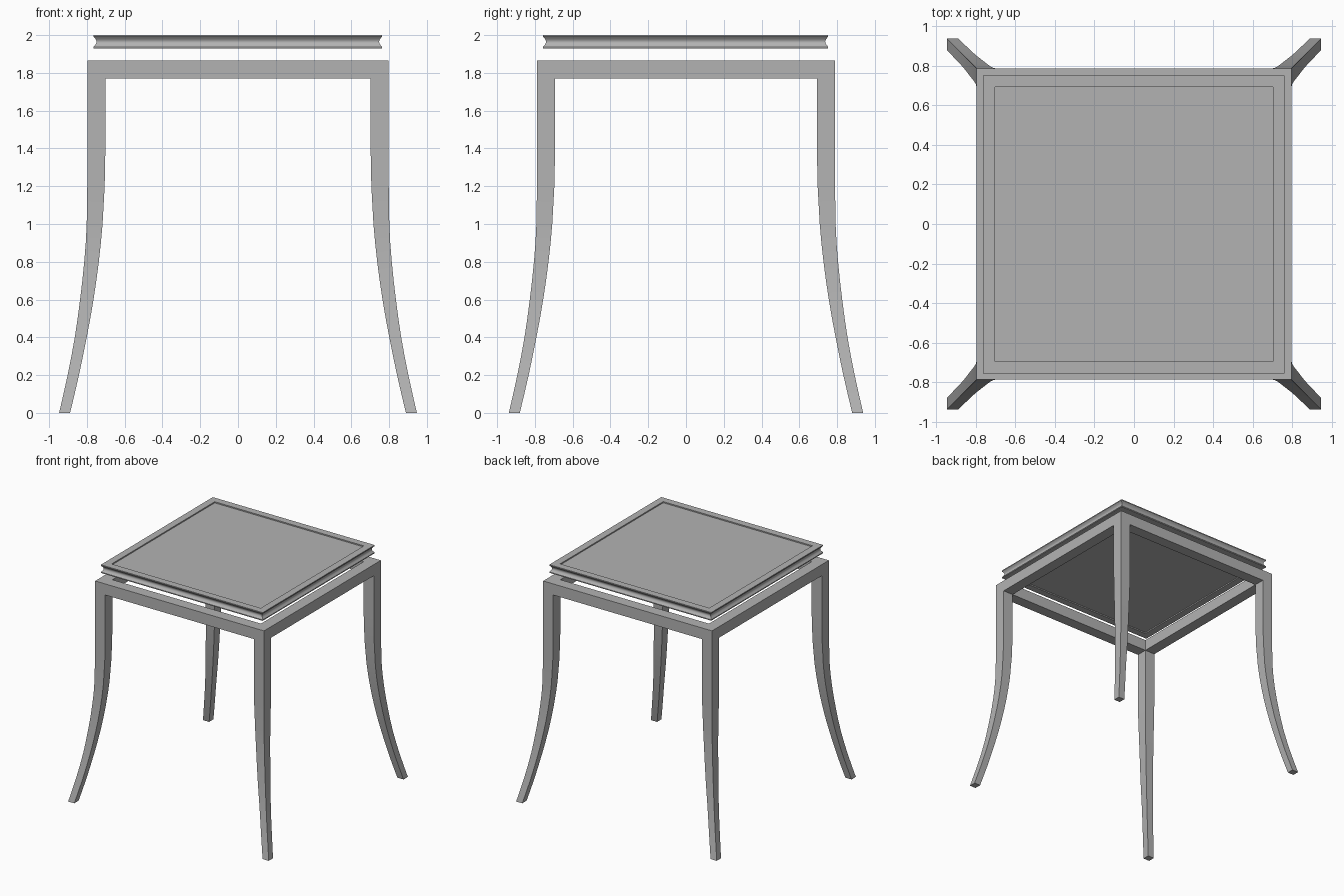
import bpy
import bmesh
import math

cube = bpy.data.objects.get("Cube")
if cube:
    bpy.data.objects.remove(cube, do_unlink=True)

grey = bpy.data.materials.new("plain grey")
grey.use_nodes = True
grey.diffuse_color = (0.45, 0.45, 0.45, 1)
grey.node_tree.nodes["Principled BSDF"].inputs["Base Color"].default_value = (0.45, 0.45, 0.45, 1)


def finish(bm, name):
    bmesh.ops.recalc_face_normals(bm, faces=bm.faces)
    mesh = bpy.data.meshes.new(name)
    bm.to_mesh(mesh)
    bm.free()
    mesh.materials.append(grey)
    obj = bpy.data.objects.new(name, mesh)
    bpy.context.collection.objects.link(obj)
    bpy.ops.object.select_all(action='DESELECT')
    obj.select_set(True)
    bpy.context.view_layer.objects.active = obj
    bpy.ops.object.shade_smooth_by_angle(angle=math.radians(30))
    return obj


def bridge(bm, a, b):
    n = len(a)
    for i in range(n):
        bm.faces.new((a[i], a[(i + 1) % n], b[(i + 1) % n], b[i]))


# Leg outline: height, outer and inner distance from the centre
LEG = [(1.4, 0.797, 0.702), (1.2, 0.798, 0.706), (1.0, 0.801, 0.717),
       (0.9, 0.806, 0.726), (0.8, 0.814, 0.737), (0.7, 0.824, 0.750),
       (0.6, 0.836, 0.765), (0.5, 0.849, 0.782), (0.4, 0.864, 0.801),
       (0.3, 0.882, 0.821), (0.2, 0.902, 0.842), (0.1, 0.924, 0.865),
       (0.0, 0.947, 0.889)]
Y_SHIFT = 0.009          # the base is slightly shallower than it is wide
TOP, BOTTOM = 1.865, 1.77
OUT, INN = 0.797, 0.702

# Base: square apron ring whose four corners run down into splayed legs
bm = bmesh.new()
steps = (-OUT, -INN, INN, OUT)


def grid(z):
    return [[bm.verts.new((x, y - math.copysign(Y_SHIFT, y), z)) for y in steps] for x in steps]


upper, lower = grid(TOP), grid(BOTTOM)
for i in range(3):
    for j in range(3):
        if i == 1 and j == 1:
            continue
        cells = [(i, j), (i + 1, j), (i + 1, j + 1), (i, j + 1)]
        bm.faces.new([upper[a][b] for a, b in cells])
        if i == 1 or j == 1:
            bm.faces.new([lower[a][b] for a, b in cells])
            continue
        # Corner cell: extend the square downwards along the leg outline
        ring = [lower[a][b] for a, b in cells]
        for z, out, inn in LEG:
            size = {0: -out, 1: -inn, 2: inn, 3: out}
            nxt = [bm.verts.new((size[a], size[b] - math.copysign(Y_SHIFT, size[b]), z))
                   for a, b in cells]
            bridge(bm, ring, nxt)
            ring = nxt
        bm.faces.new(ring)
# Outer and inner walls of the apron
for k in range(3):
    for e in (0, 3):
        bm.faces.new((upper[k][e], upper[k + 1][e], lower[k + 1][e], lower[k][e]))
        bm.faces.new((upper[e][k], upper[e][k + 1], lower[e][k + 1], lower[e][k]))
for e in (1, 2):
    bm.faces.new((upper[1][e], upper[2][e], lower[2][e], lower[1][e]))
    bm.faces.new((upper[e][1], upper[e][2], lower[e][2], lower[e][1]))
finish(bm, "base_frame_and_legs")

# Floating top: hollow-moulded edge and a shallow recessed panel
Z0, Z1, LIP, COVE = 1.93, 2.0, 0.008, 0.016
profile = [(0.06, Z0 + 0.01), (0.06, Z0), (0, Z0)]
for k in range(9):
    t = k / 8
    profile.append((COVE * math.sin(math.pi * t), Z0 + LIP + t * (Z1 - Z0 - 2 * LIP)))
profile += [(0, Z1), (0.06, Z1), (0.06, Z1 - 0.01)]

bm = bmesh.new()
rings = []
for inset, z in profile:
    hx, hy = 0.764 - inset, 0.755 - inset
    rings.append([bm.verts.new((sx * hx - 0.001, sy * hy - 0.002, z))
                  for sx, sy in ((-1, -1), (1, -1), (1, 1), (-1, 1))])
for a, b in zip(rings, rings[1:]):
    bridge(bm, a, b)
bm.faces.new(rings[0])
bm.faces.new(rings[-1])
finish(bm, "table_top")
